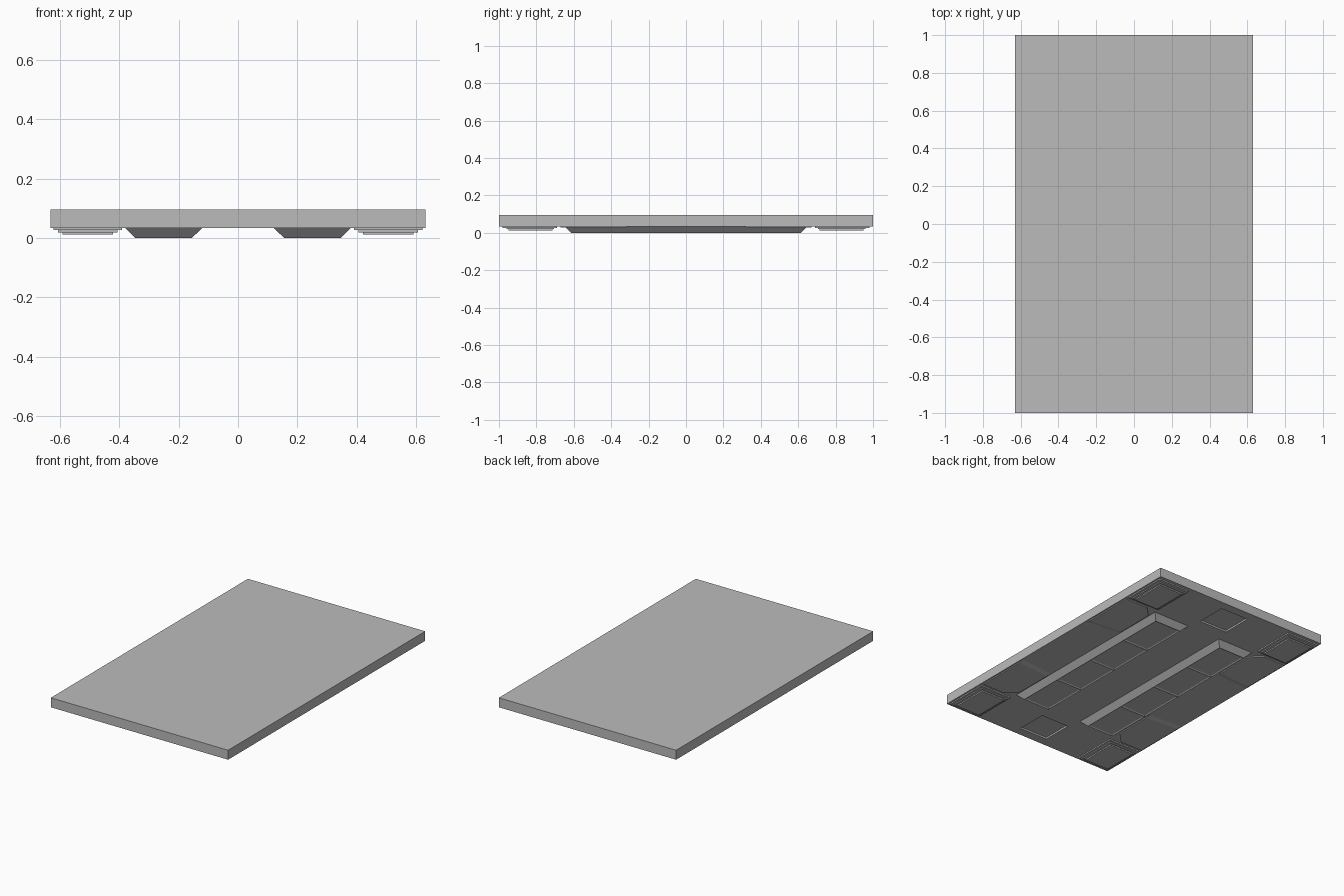
import bpy, bmesh
from mathutils import Vector

if "Cube" in bpy.data.objects:
    bpy.data.objects.remove(bpy.data.objects["Cube"], do_unlink=True)

grey = bpy.data.materials.new("plain_grey")
grey.use_nodes = True
COLOUR = (0.5, 0.5, 0.5, 1)
grey.diffuse_color = COLOUR
grey.node_tree.nodes["Principled BSDF"].inputs["Base Color"].default_value = COLOUR

UNDER = 0.034   # underside of the slab
TOP = 0.095


def rect(x0, x1, y0, y1):
    return [(x0, y0), (x1, y0), (x1, y1), (x0, y1)]


def prism(low, high, z0, z1, sx=1, sy=1):
    """Closed solid between two outlines with equal point counts."""
    bm = bmesh.new()
    a = [bm.verts.new((x * sx, y * sy, z0)) for x, y in low]
    b = [bm.verts.new((x * sx, y * sy, z1)) for x, y in high]
    bm.faces.new(a)
    bm.faces.new(b)
    n = len(a)
    for i in range(n):
        j = (i + 1) % n
        bm.faces.new((a[i], a[j], b[j], b[i]))
    bmesh.ops.recalc_face_normals(bm, faces=bm.faces)
    return bm


def split(bm, axis, positions):
    for p in positions:
        normal = Vector((0, 0, 0))
        normal[axis] = 1
        bmesh.ops.bisect_plane(bm, geom=bm.verts[:] + bm.edges[:] + bm.faces[:],
                               plane_co=normal * p, plane_no=normal)


def recess(bm, rule, border, depth):
    faces = [f for f in bm.faces if f.normal.z < -0.9 and rule(f.calc_center_median())]
    bmesh.ops.inset_individual(bm, faces=faces, thickness=border)
    bmesh.ops.translate(bm, verts=list({v for f in faces for v in f.verts}),
                        vec=(0, 0, depth))


def finish(name, bm):
    bm.normal_update()
    mesh = bpy.data.meshes.new(name)
    bm.to_mesh(mesh)
    bm.free()
    mesh.materials.append(grey)
    bpy.context.collection.objects.link(bpy.data.objects.new(name, mesh))


# Main slab with a shallow square pocket near each end of the underside
outline = rect(-0.63, 0.63, -1, 1)
slab = prism(outline, outline, UNDER, TOP)
split(slab, 0, (-0.1, 0.1))
split(slab, 1, (-0.94, -0.74, 0.74, 0.94))
slab.normal_update()
recess(slab, lambda c: abs(c.x) < 0.1 and 0.74 < abs(c.y) < 0.94, 0.002, 0.01)
finish("slab", slab)

# Tapered edge rail outlines: low face is shorter towards the middle
rail_high = [(0.62, 0.30), (0.39, 0.32), (0.39, 0.60), (0.46, 0.67), (0.62, 0.67)]
rail_low = [(0.62, 0.33), (0.39, 0.35), (0.39, 0.60), (0.46, 0.67), (0.62, 0.67)]

for sx, side in ((1, "left"), (-1, "right")):
    # Long tapered runner with four shallow cells
    runner = prism(rect(0.155, 0.345, -0.615, 0.615), rect(0.12, 0.38, -0.65, 0.65),
                   0, UNDER, sx)
    split(runner, 1, (-0.31, 0, 0.31))
    runner.normal_update()
    recess(runner, lambda c: True, 0.012, 0.005)
    finish(side + "_runner", runner)

    for sy, end in ((-1, "front"), (1, "back")):
        tag = side + "_" + end
        finish(tag + "_edge_rail", prism(rail_low, rail_high, 0.027, UNDER, sx, sy))
        # Stepped corner pad
        tiers = ((0.39, 0.62, 0.69, 0.98, 0.026, UNDER),
                 (0.405, 0.605, 0.705, 0.96, 0.019, 0.026),
                 (0.42, 0.59, 0.715, 0.95, 0.011, 0.019))
        for i, (x0, x1, y0, y1, z0, z1) in enumerate(tiers):
            shape = rect(x0, x1, y0, y1)
            finish(f"{tag}_pad_tier_{i + 1}", prism(shape, shape, z0, z1, sx, sy))
